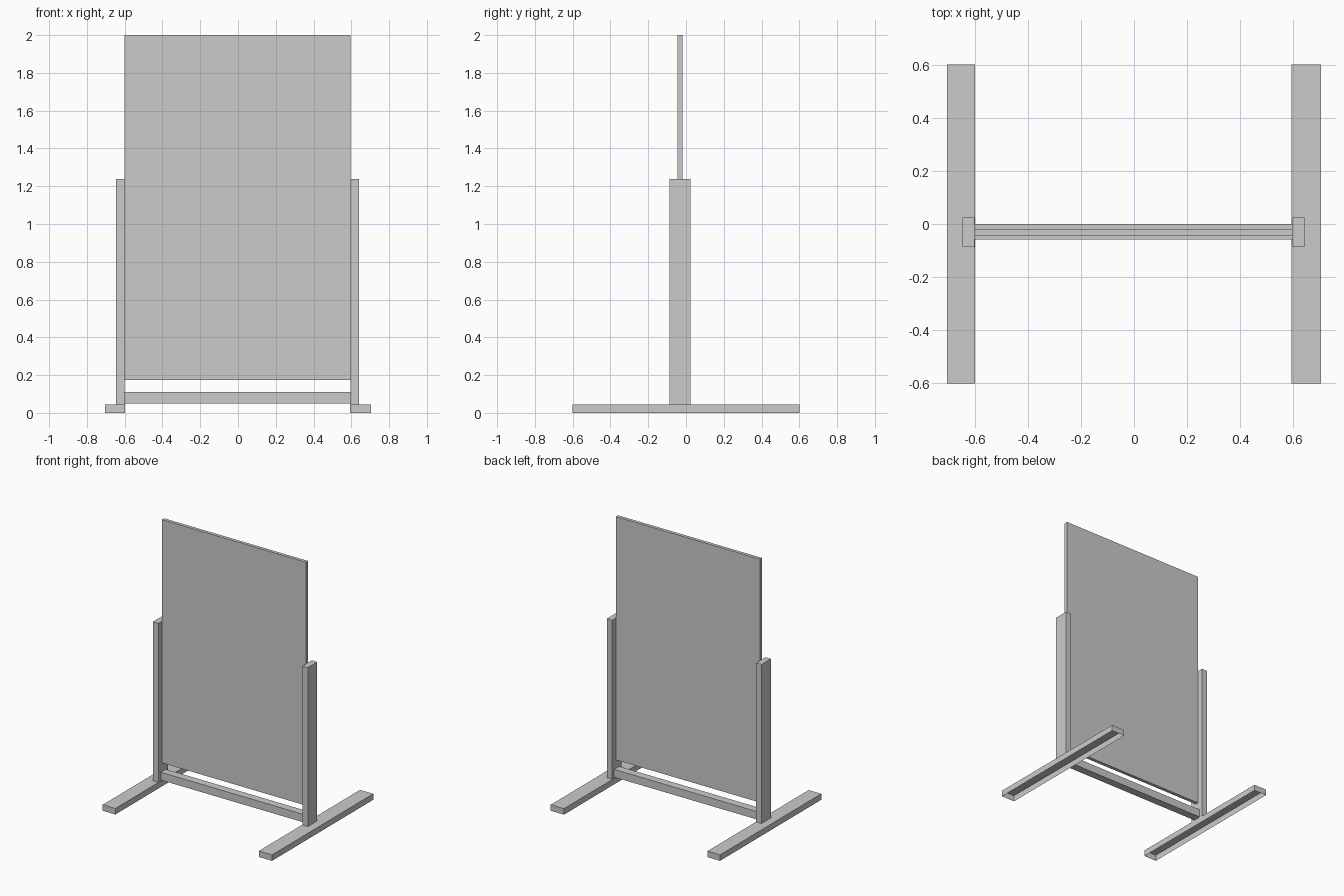
import bpy, bmesh

if "Cube" in bpy.data.objects:
    bpy.data.objects.remove(bpy.data.objects["Cube"])


def box(name, x, y, z, open_bottom=False):
    """Axis-aligned box from (min, max) ranges, optionally without its underside."""
    bm = bmesh.new()
    bmesh.ops.create_cube(bm, size=1.0)
    for v in bm.verts:
        v.co = [r[0] + (c + 0.5) * (r[1] - r[0]) for c, r in zip(v.co, (x, y, z))]
    bm.normal_update()
    if open_bottom:
        under = [f for f in bm.faces if f.normal.z < -0.9]
        bmesh.ops.delete(bm, geom=under, context='FACES_ONLY')
    mesh = bpy.data.meshes.new(name)
    bm.to_mesh(mesh)
    bm.free()
    obj = bpy.data.objects.new(name, mesh)
    bpy.context.collection.objects.link(obj)
    return obj


# Feet (hollow underneath) and upright posts; the two sides differ slightly in x
for side, foot_x, post_x in (
    ("left", (-0.703, -0.598), (-0.645, -0.600)),
    ("right", (0.593, 0.703), (0.596, 0.641)),
):
    box(side + "_foot", foot_x, (-0.60, 0.60), (0.0, 0.045), open_bottom=True)
    box(side + "_post", post_x, (-0.087, 0.024), (0.045, 1.238))

# Board held between the posts
box("board_panel", (-0.600, 0.596), (-0.044, -0.019), (0.174, 2.0))

# Low rail joining the posts
box("cross_rail", (-0.600, 0.596), (-0.059, 0.0), (0.051, 0.110))
